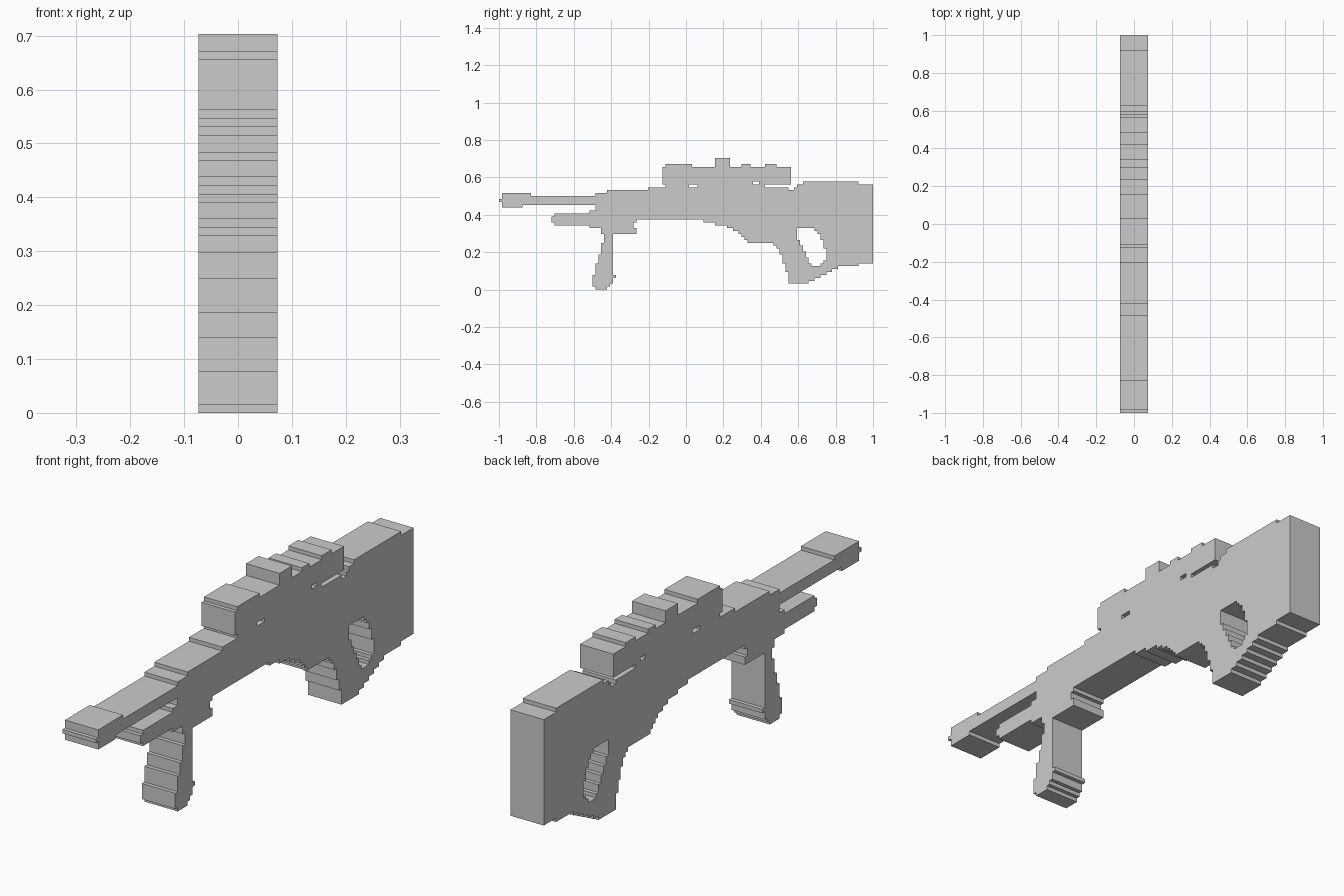
import bpy, bmesh

if "Cube" in bpy.data.objects:
    bpy.data.objects.remove(bpy.data.objects["Cube"])

CELL = 1 / 64      # the silhouette is stepped on a 1/64 grid in y and z
HALF = 0.0735      # half thickness in x


def block(y0, y1, z0, z1):
    """Grid cells of a rectangle."""
    return {(y, z) for y in range(y0, y1) for z in range(z0, z1)}


def inside(y, z, outline):
    hit = False
    for (ya, za), (yb, zb) in zip(outline, outline[1:] + outline[:1]):
        if (za > z) != (zb > z) and y < ya + (z - za) * (yb - ya) / (zb - za):
            hit = not hit
    return hit


def stepped(*outline):
    """Grid cells inside an outline; slopes turn into stairs."""
    outline = list(outline)
    return {(y, z) for y, z in block(-64, 64, 0, 46)
            if inside(y + 0.5, z + 0.5, outline)}


# Barrel with thicker muzzle and small tip
barrel = block(-63, -31, 29, 32) | block(-63, -53, 29, 33)
barrel |= block(-63, -56, 28, 29) | block(-64, -63, 30, 31)

# Short tube below the barrel
lower_tube = block(-46, -31, 23, 25) | block(-45, -31, 22, 26) | block(-33, -31, 21, 27)

# Main body with arched underside
receiver = stepped((-31, 33), (-27, 33), (-27, 34), (-13, 34), (-13, 35), (30, 35),
                   (30, 16), (21.5, 16), (18, 19.5), (14, 21.5), (4, 24), (-17, 24),
                   (-17, 19), (-29, 19), (-29, 21), (-31, 21))

# Leaning front grip with a small bump behind
front_grip = stepped((-31, 0), (-27.5, 0), (-25, 2.5), (-25, 19), (-28, 19),
                     (-28.32, 16.5), (-31.65, 4.5), (-32, 1), (-31, 1))
front_grip |= block(-25, -24, 4, 5)

# Scope tube, its mount, and the raised bands on top
scope = block(-8, 36, 36, 42) | block(-7, 27, 35, 36)
for start, end, top in [(-7, 2, 43), (10, 15, 45), (19, 22, 43), (27, 31, 43)]:
    scope |= block(start, end, 42, top)

# Rear stock with pistol grip
stock = stepped((30, 35), (35, 35), (35, 34), (36.7, 34), (40.2, 37), (59, 37),
                (59, 36), (64, 36), (64, 9), (59, 9), (59, 8), (52.8, 8),
                (40.8, 2), (35, 2), (35, 4.2), (32, 13.7), (30, 15.5))

# Openings: thumb hole, slots in the scope mount, notch behind the front grip
openings = stepped((38, 21), (38.2, 17.5), (41.2, 11.2), (43.2, 8), (46, 8),
                   (48.1, 10.5), (47.7, 13.5), (46, 18.5), (44, 21))
openings |= block(1, 4, 35, 36) | block(23, 25, 36, 37) | block(-18, -17, 21, 23)

parts = {"barrel": barrel, "lower_tube": lower_tube, "receiver": receiver,
         "front_grip": front_grip, "scope": scope, "stock": stock}
solid = set().union(*parts.values()) - openings


def build(name, cells):
    """Outer skin of the cells; no walls where one part meets another."""
    bm = bmesh.new()

    def face(points):
        bm.faces.new([bm.verts.new((x, y * CELL, z * CELL)) for x, (y, z) in points])

    for y, z in sorted(cells):
        c = [(y, z), (y + 1, z), (y + 1, z + 1), (y, z + 1)]
        face([(HALF, p) for p in c])
        face([(-HALF, p) for p in reversed(c)])
        for i, (dy, dz) in enumerate([(0, -1), (1, 0), (0, 1), (-1, 0)]):
            if (y + dy, z + dz) not in solid:
                a, b = c[i], c[(i + 1) % 4]
                face([(-HALF, a), (-HALF, b), (HALF, b), (HALF, a)])
    bmesh.ops.remove_doubles(bm, verts=bm.verts, dist=1e-4)
    bmesh.ops.dissolve_limit(bm, angle_limit=0.01, verts=bm.verts, edges=bm.edges)
    mesh = bpy.data.meshes.new(name)
    bm.to_mesh(mesh)
    bm.free()
    bpy.context.collection.objects.link(bpy.data.objects.new(name, mesh))


# Each cell goes to the first part that claims it
used = set()
for part_name, part_cells in parts.items():
    build(part_name, part_cells - openings - used)
    used |= part_cells
